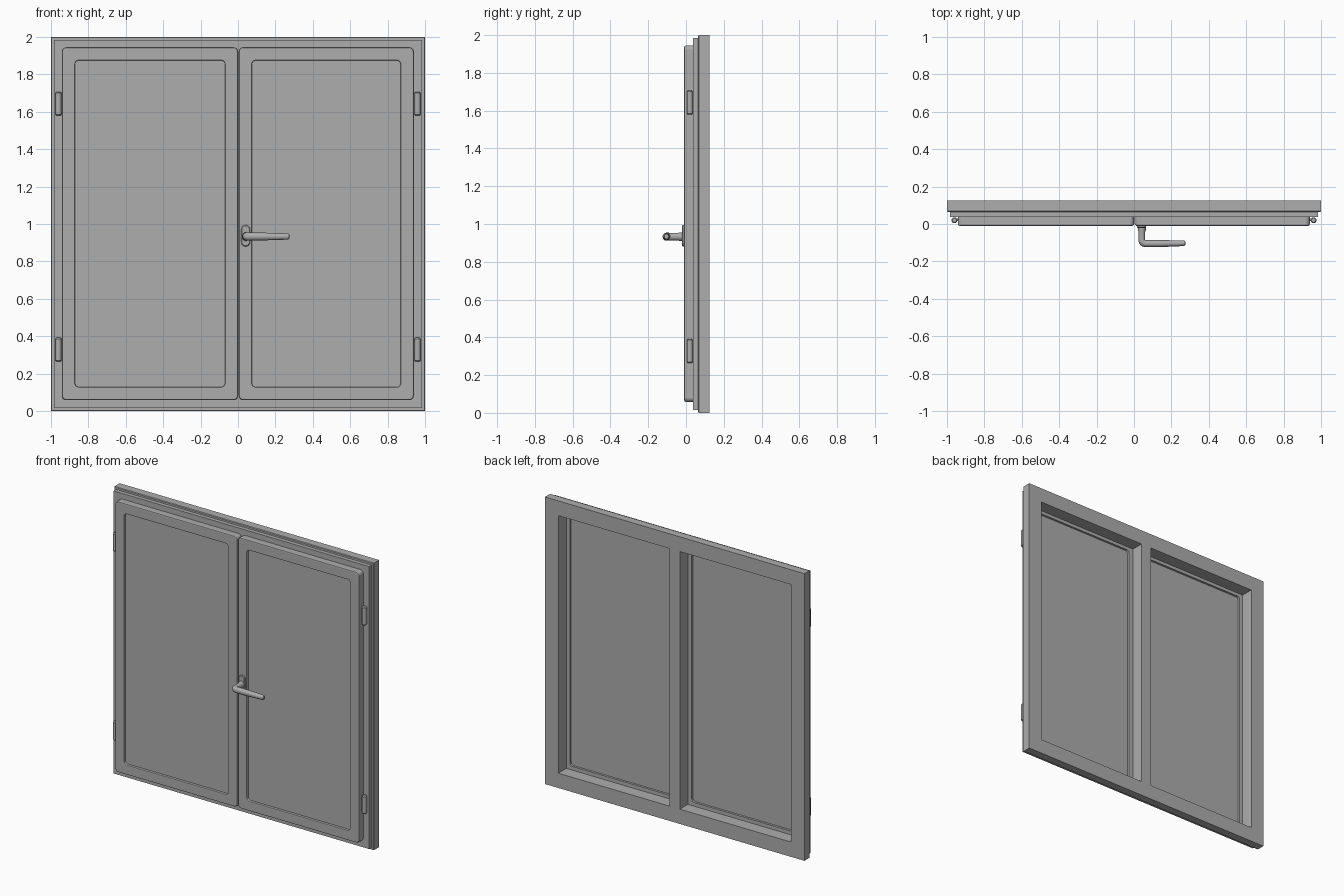
import bpy
import bmesh
from math import radians, cos, sin, pi
from mathutils import Vector

cube = bpy.data.objects.get("Cube")
if cube:
    bpy.data.objects.remove(cube, do_unlink=True)

grey = bpy.data.materials.new("mid_grey")
grey.use_nodes = True
grey.diffuse_color = (0.42, 0.42, 0.42, 1)
grey.node_tree.nodes["Principled BSDF"].inputs["Base Color"].default_value = (0.42, 0.42, 0.42, 1)


def finish(name, bm, smooth=True):
    """Turn a bmesh into a named object with the grey material."""
    bmesh.ops.recalc_face_normals(bm, faces=bm.faces)
    mesh = bpy.data.meshes.new(name)
    bm.to_mesh(mesh)
    bm.free()
    mesh.materials.append(grey)
    obj = bpy.data.objects.new(name, mesh)
    bpy.context.collection.objects.link(obj)
    if smooth:
        mesh.shade_smooth()
        mesh.set_sharp_from_angle(angle=radians(35))
        # Keep the broad flats evenly shaded beside the small bevels
        weighted = obj.modifiers.new("even_flats", "WEIGHTED_NORMAL")
        weighted.keep_sharp = True
        weighted.weight = 100


def outline(x0, x1, z0, z1, inset, radius, steps):
    """Rounded rectangle in the xz plane; steps = points per corner."""
    x0, x1, z0, z1 = x0 + inset, x1 - inset, z0 + inset, z1 - inset
    corners = [(x1, z1, -1, -1), (x0, z1, 1, -1), (x0, z0, 1, 1), (x1, z0, -1, 1)]
    points = []
    for i, (x, z, sx, sz) in enumerate(corners):
        for k in range(steps):
            a = (i + (k / (steps - 1) if steps > 1 else 0.5)) * pi / 2
            points.append((x + radius * (sx + cos(a)), z + radius * (sz + sin(a))))
    return points


def bridge(bm, a, b):
    """Join two closed loops of vertices with quads."""
    for i in range(len(a)):
        j = (i + 1) % len(a)
        bm.faces.new((a[i], a[j], b[j], b[i]))


def sweep(name, rect, sections, steps=1, ring=True):
    """Join outlines given as (inset, radius, y) into a ring or a capped solid."""
    bm = bmesh.new()
    loops = [[bm.verts.new((x, y, z)) for x, z in outline(*rect, inset, radius, steps)]
             for inset, radius, y in sections]
    for a, b in zip(loops, loops[1:]):
        bridge(bm, a, b)
    if ring:
        bridge(bm, loops[-1], loops[0])
    else:
        bm.faces.new(loops[0])
        bm.faces.new(loops[-1])
    finish(name, bm, steps > 1)


def tube(name, stations):
    """Capped round bar through (centre, across, up) stations."""
    bm = bmesh.new()
    loops = [[bm.verts.new(centre + across * cos(k * pi / 8) + up * sin(k * pi / 8))
              for k in range(16)] for centre, across, up in stations]
    for a, b in zip(loops, loops[1:]):
        bridge(bm, a, b)
    bm.faces.new(loops[0])
    bm.faces.new(loops[-1])
    finish(name, bm)


# Fixed outer frame with a stepped front, and its centre post
sweep("outer_frame", (-1, 1, 0, 2),
      [(0, 0, 0.125), (0, 0, 0.069), (0.004, 0, 0.064), (0.016, 0, 0.064),
       (0.016, 0, 0.037), (0.103, 0, 0.037), (0.103, 0, 0.125)])
sweep("centre_post", (-0.04, 0.04, 0.103, 1.897),
      [(0, 0, 0.037), (0, 0, 0.125)], ring=False)

# Rounded sash and pane on each side
sash_profile = [(0, 0.024, 0.037), (0, 0.024, 0), (0.003, 0.022, -0.007),
                (0.009, 0.018, -0.01), (0.065, 0.026, -0.01), (0.069, 0.022, -0.008),
                (0.071, 0.02, -0.003), (0.071, 0.02, 0.037)]
for side, x0, x1 in (("right", -0.942, 0.001), ("left", 0.004, 0.94)):
    rect = (x0, x1, 0.058, 1.945)
    sweep(side + "_sash", rect, sash_profile, steps=7)
    sweep(side + "_pane", rect, [(0.06, 0.02, 0.006), (0.06, 0.02, 0.022)],
          steps=7, ring=False)

# Hinges: a barrel with chamfered ends and a leaf joining the sash
for side, s in (("right", -1), ("left", 1)):
    for level, z in (("lower", 0.328), ("upper", 1.643)):
        tube(f"{side}_{level}_hinge",
             [(Vector((s * 0.96, 0.02, z + h)), Vector((r, 0, 0)), Vector((0, r, 0)))
              for r, h in ((0.011, -0.064), (0.016, -0.058), (0.016, 0.058), (0.011, 0.064))])
        xs = sorted((s * 0.935, s * 0.96))
        sweep(f"{side}_{level}_hinge_leaf", (*xs, z - 0.055, z + 0.055),
              [(0, 0, 0.016), (0, 0, 0.03)], ring=False)

# Handle backplate
sweep("handle_plate", (0.017, 0.065, 0.88, 0.994),
      [(0, 0.023, -0.008), (0, 0.023, -0.017), (0.004, 0.019, -0.021)],
      steps=7, ring=False)

# Handle lever: bent tapering round bar
path = [((0.042, -0.015), 0.021), ((0.042, -0.035), 0.021), ((0.042, -0.04), 0.018),
        ((0.042, -0.085), 0.018)]
path += [((0.062 - 0.02 * cos(a), -0.085 - 0.02 * sin(a)), 0.019)
         for a in (radians(d) for d in (22, 45, 68, 90))]
path += [((0.13, -0.105), 0.019), ((0.266, -0.103), 0.015),
         ((0.273, -0.103), 0.012), ((0.276, -0.103), 0.007)]
stations = []
for i, ((x, y), r) in enumerate(path):
    before, after = path[max(i - 1, 0)][0], path[min(i + 1, len(path) - 1)][0]
    along = Vector((after[0] - before[0], after[1] - before[1], 0)).normalized()
    stations.append((Vector((x, y, 0.933)), r * along.cross(Vector((0, 0, 1))),
                     Vector((0, 0, 1.1 * r))))
tube("handle_lever", stations)
